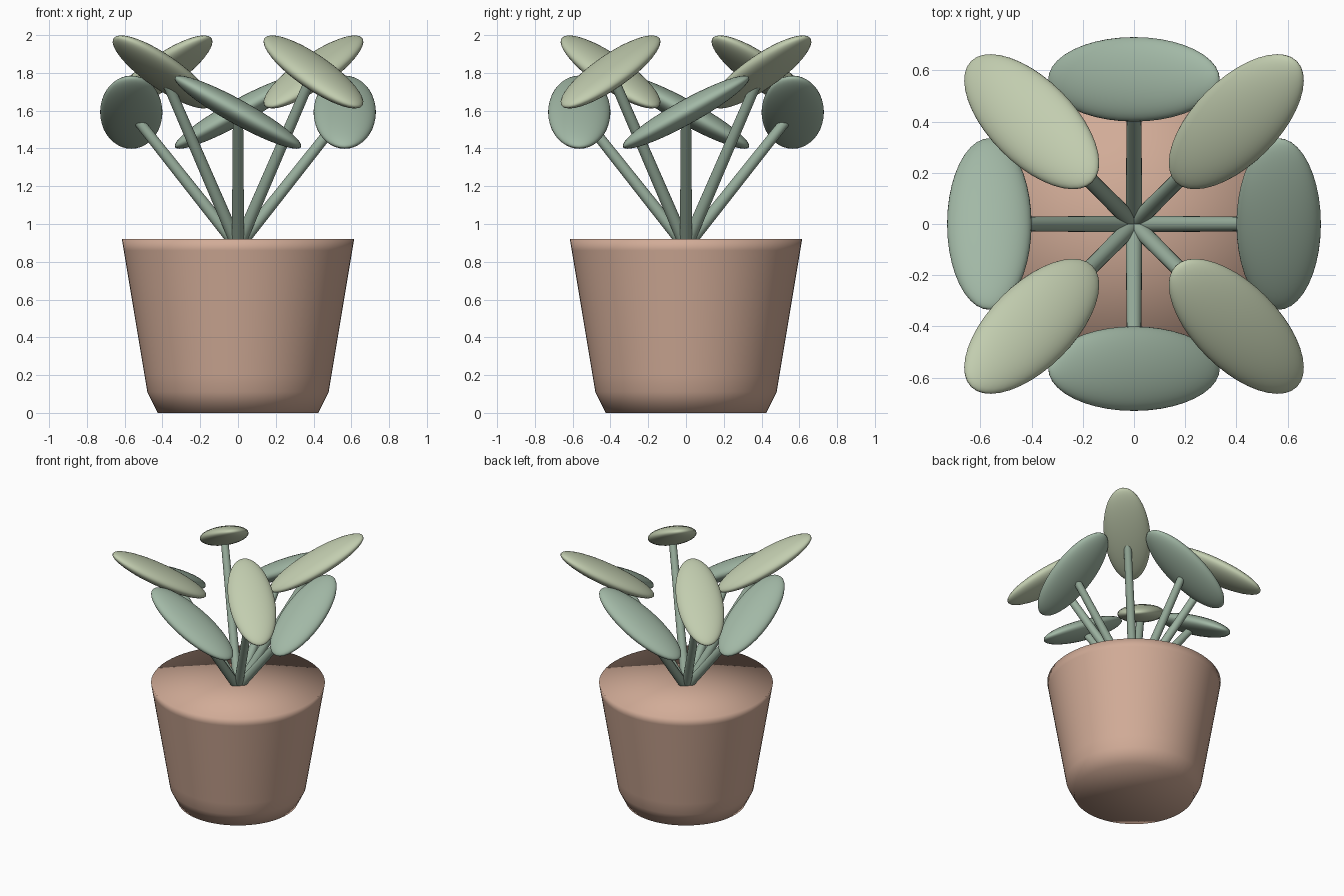
import bpy, bmesh
from math import radians, cos, sin, pi
from mathutils import Vector

if "Cube" in bpy.data.objects:
    bpy.data.objects.remove(bpy.data.objects["Cube"])


def material(name, rgb):
    m = bpy.data.materials.new(name)
    m.diffuse_color = (*rgb, 1)
    m.use_nodes = True
    m.node_tree.nodes["Principled BSDF"].inputs["Base Color"].default_value = m.diffuse_color
    return m


CLAY = material("clay", (0.64, 0.41, 0.31))
STEM = material("stem_green", (0.32, 0.43, 0.34))
DARK = material("leaf_green", (0.36, 0.48, 0.38))
LIGHT = material("leaf_pale", (0.54, 0.61, 0.43))


def finish(ob, name, mat):
    ob.name = name
    ob.data.materials.append(mat)
    for p in ob.data.polygons:
        p.use_smooth = True


# Pot: closed lathe with a flat, softly shaded top and base
profile = [(0.425, 0), (0.48, 0.11), (0.495, 0.2), (0.605, 0.86), (0.615, 0.92)]
N = 64
bm = bmesh.new()
rings = [[bm.verts.new((r * cos(2 * pi * i / N), r * sin(2 * pi * i / N), z))
          for i in range(N)] for r, z in profile]
for lo, hi in zip(rings, rings[1:]):
    for i in range(N):
        j = (i + 1) % N
        bm.faces.new((lo[i], lo[j], hi[j], hi[i]))
for ring, z in ((rings[0], 0), (rings[-1], 0.92)):
    c = bm.verts.new((0, 0, z))
    for i in range(N):
        bm.faces.new((ring[i], ring[(i + 1) % N], c))
bmesh.ops.recalc_face_normals(bm, faces=bm.faces)
mesh = bpy.data.meshes.new("pot")
bm.to_mesh(mesh)
bm.free()
pot = bpy.data.objects.new("pot", mesh)
bpy.context.collection.objects.link(pot)
finish(pot, "pot", CLAY)

# Eight stems, each carrying one tilted ellipsoid leaf
base = Vector((0, 0, 0.88))
for k in range(8):
    a = radians(45 * k)
    upper = k % 2 == 1
    tip = Vector((0.565 * cos(a), 0.565 * sin(a), 1.805 if upper else 1.592))

    d = tip - base
    bpy.ops.mesh.primitive_cone_add(vertices=20, radius1=0.033, radius2=0.027,
                                    depth=d.length, location=(base + tip) / 2,
                                    rotation=d.to_track_quat('Z', 'Y').to_euler())
    finish(bpy.context.object, f"stem_{k + 1}", STEM)
    bpy.ops.object.shade_smooth_by_angle()

    bpy.ops.mesh.primitive_uv_sphere_add(segments=40, ring_count=20, radius=1, location=tip,
                                         rotation=(0, radians(-29), pi / 2 - a))
    leaf = bpy.context.object
    leaf.scale = (0.382, 0.165, 0.065)
    finish(leaf, f"leaf_{k + 1}", LIGHT if upper else DARK)
